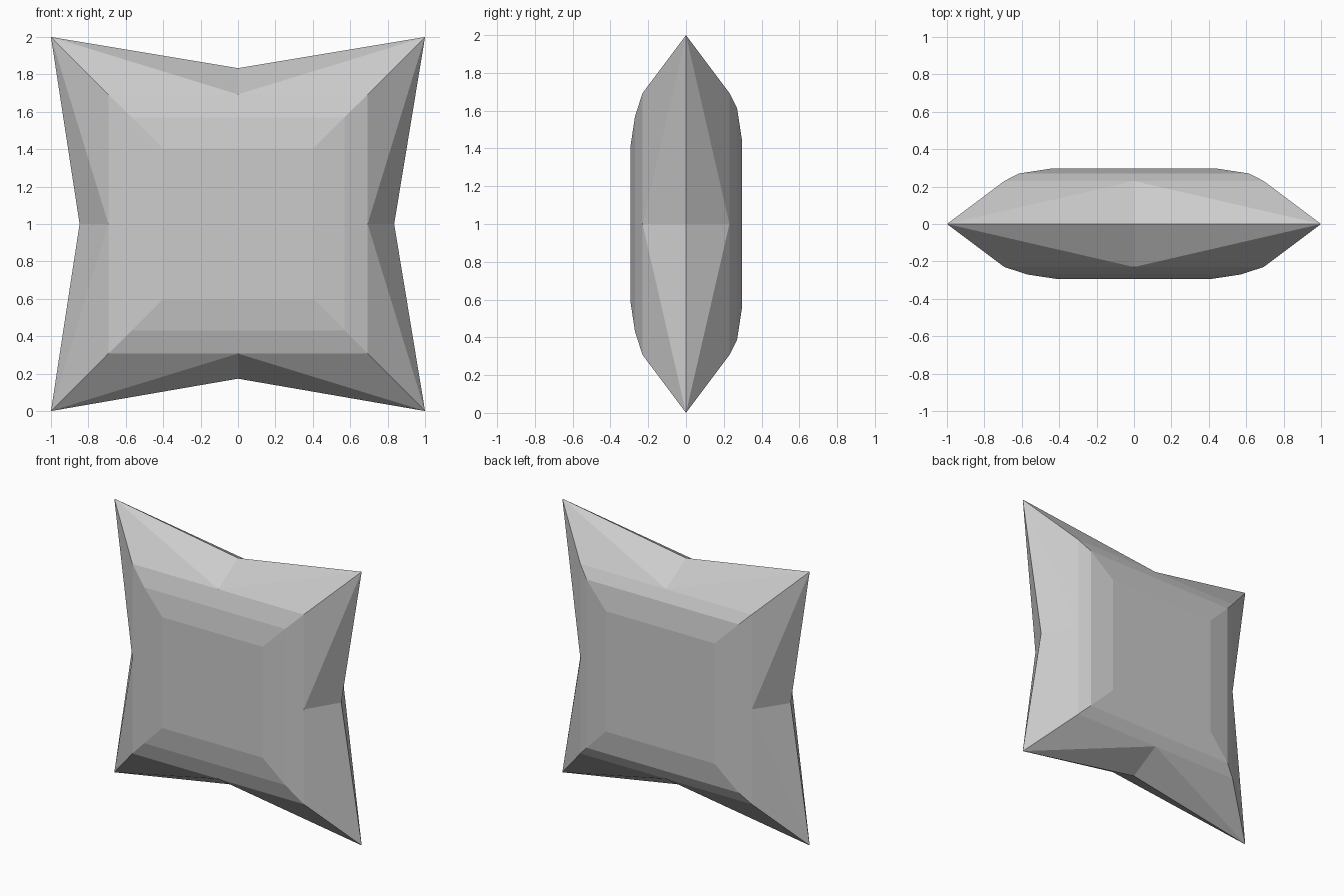
import bpy, bmesh
from mathutils import Vector

if "Cube" in bpy.data.objects:
    bpy.data.objects.remove(bpy.data.objects["Cube"])

bm = bmesh.new()
CORNERS = [(-1, -1), (1, -1), (1, 1), (-1, 1)]


def ring(half, y):
    return [bm.verts.new((sx * half, y, 1 + sz * half)) for sx, sz in CORNERS]


# Seam outline: four pointed corners with pinched-in edge middles
tips = ring(1.0, 0)
pinches = [bm.verts.new(p) for p in
           [(0, 0, 0.173), (0.835, 0, 1), (0, 0, 1.833), (-0.847, 0, 1)]]


def cushion_side(steps):
    rings = [ring(half, y) for half, y in steps]
    base = rings[0]
    for i in range(4):
        j = (i + 1) % 4
        # Gathered border from the seam to the first ring
        mid = bm.verts.new((base[i].co + base[j].co) / 2)
        bm.faces.new((tips[i], pinches[i], mid))
        bm.faces.new((pinches[i], tips[j], mid))
        bm.faces.new((tips[i], mid, base[i]))
        bm.faces.new((mid, tips[j], base[j]))
        # Sloped bands up to the flat panel
        for k, (lo, hi) in enumerate(zip(rings, rings[1:])):
            edge = (lo[i], mid, lo[j]) if k == 0 else (lo[i], lo[j])
            bm.faces.new((*edge, hi[j], hi[i]))
    bm.faces.new(rings[-1])


# Front is slightly softer than the back
cushion_side([(0.693, -0.23), (0.57, -0.27), (0.405, -0.295)])
cushion_side([(0.693, 0.23), (0.615, 0.27), (0.44, 0.297)])
bmesh.ops.recalc_face_normals(bm, faces=bm.faces)

mesh = bpy.data.meshes.new("cushion")
bm.to_mesh(mesh)
bm.free()
bpy.context.collection.objects.link(bpy.data.objects.new("cushion", mesh))
